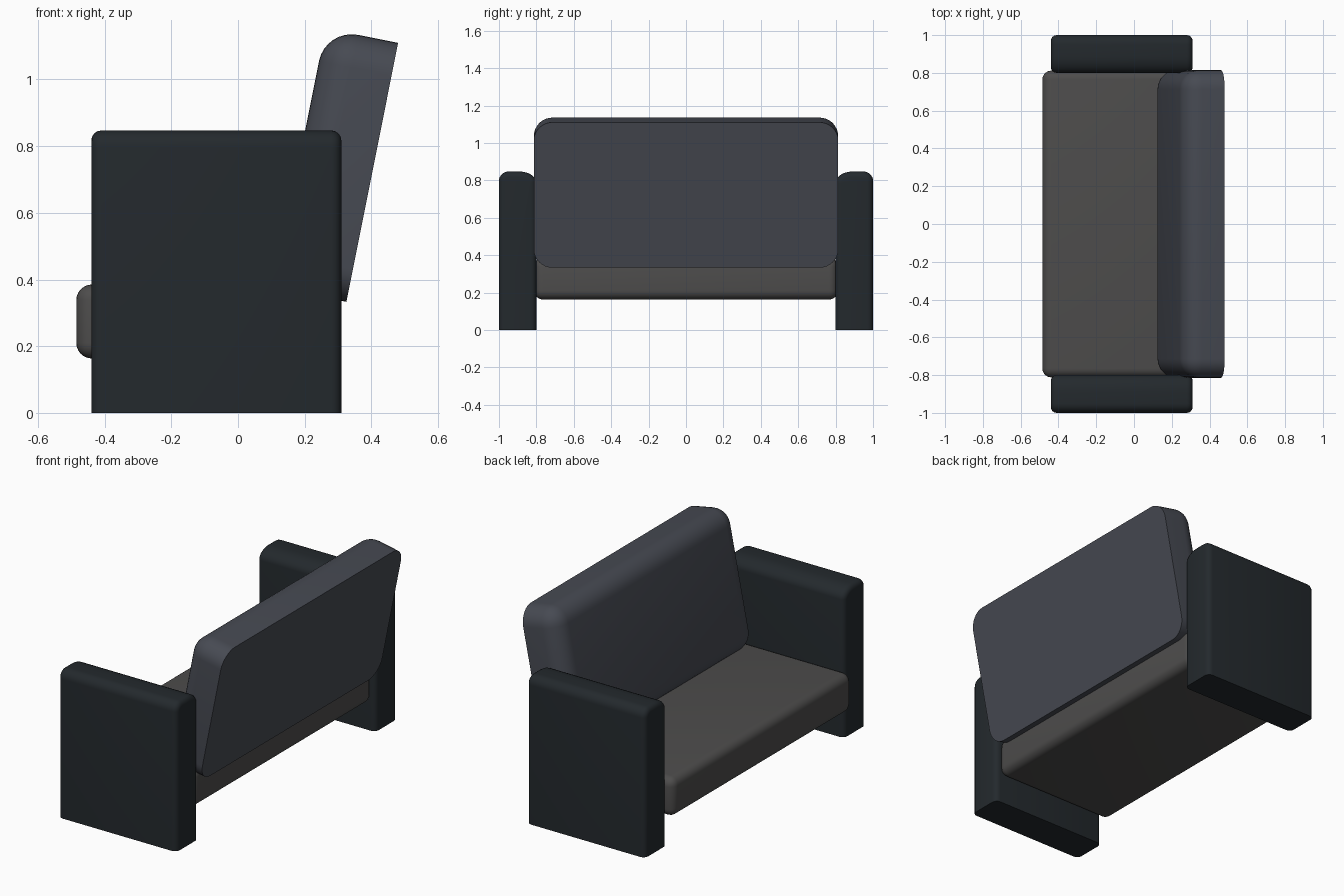
import bpy, bmesh, math
from mathutils import Matrix

if "Cube" in bpy.data.objects:
    bpy.data.objects.remove(bpy.data.objects["Cube"])


def finish(name, bm, color):
    bmesh.ops.recalc_face_normals(bm, faces=bm.faces[:])
    mesh = bpy.data.meshes.new(name)
    bm.to_mesh(mesh)
    bm.free()
    obj = bpy.data.objects.new(name, mesh)
    bpy.context.collection.objects.link(obj)
    mat = bpy.data.materials.new(name + "_fabric")
    mat.diffuse_color = (*color, 1)
    mat.use_nodes = True
    mat.node_tree.nodes["Principled BSDF"].inputs["Base Color"].default_value = mat.diffuse_color
    mesh.materials.append(mat)
    bpy.ops.object.select_all(action='DESELECT')
    obj.select_set(True)
    bpy.context.view_layer.objects.active = obj
    bpy.ops.object.shade_smooth_by_angle(angle=math.radians(35))
    return obj


def bevel(bm, edges, radius, segments):
    bmesh.ops.bevel(bm, geom=edges, offset=radius, offset_type='OFFSET',
                    segments=segments, profile=0.5, affect='EDGES', clamp_overlap=False)


def box(lo, hi):
    bm = bmesh.new()
    bmesh.ops.create_cube(bm, size=1)
    for v in bm.verts:
        v.co = [(a + b) / 2 + c * (b - a) for a, b, c in zip(lo, hi, v.co)]
    return bm


# Seat cushion: rounded on every edge
bm = box((-0.485, -0.812, 0.163), (0.285, 0.812, 0.385))
bevel(bm, bm.edges[:], 0.047, 6)
finish("seat", bm, (0.075, 0.073, 0.072))

# Back cushion: fully rounded front, crisp flat rear face, leaning backwards
bm = box((-0.222, -0.814, 0), (0, 0.814, 0.792))
soft = [e for e in bm.edges if not all(v.co.x > -0.01 for v in e.verts)]
bevel(bm, soft, 0.1, 8)
lean = Matrix.Translation((0.325, 0, 0.333)) @ Matrix.Rotation(math.radians(11.3), 4, 'Y')
bm.transform(lean)
finish("back_cushion", bm, (0.062, 0.068, 0.085))

# Armrest: side profile with a domed top, extruded along x, mirrored to the other side
def arc(cy, cz, ry, rz, a0, a1, n=7):
    return [(cy + ry * math.cos(math.radians(a0 + (a1 - a0) * i / n)),
             cz + rz * math.sin(math.radians(a0 + (a1 - a0) * i / n))) for i in range(n + 1)]

profile = [(0.8, 0), (1.0, 0)] + arc(0.95, 0.797, 0.05, 0.05, 0, 90) \
    + arc(0.89, 0.787, 0.09, 0.06, 90, 180)
bm = bmesh.new()
face = bm.faces.new([bm.verts.new((-0.44, y, z)) for y, z in profile])
ext = bmesh.ops.extrude_face_region(bm, geom=[face], use_keep_orig=True)
bmesh.ops.translate(bm, vec=(0.75, 0, 0),
                    verts=[g for g in ext["geom"] if isinstance(g, bmesh.types.BMVert)])
ends = [e for e in bm.edges
        if abs(e.verts[0].co.x - e.verts[1].co.x) < 1e-5
        and max(v.co.z for v in e.verts) > 0.01]
bevel(bm, ends, 0.03, 4)
arms = finish("armrests", bm, (0.017, 0.022, 0.026))
mirror = arms.modifiers.new("Mirror", 'MIRROR')
mirror.use_axis = (False, True, False)
